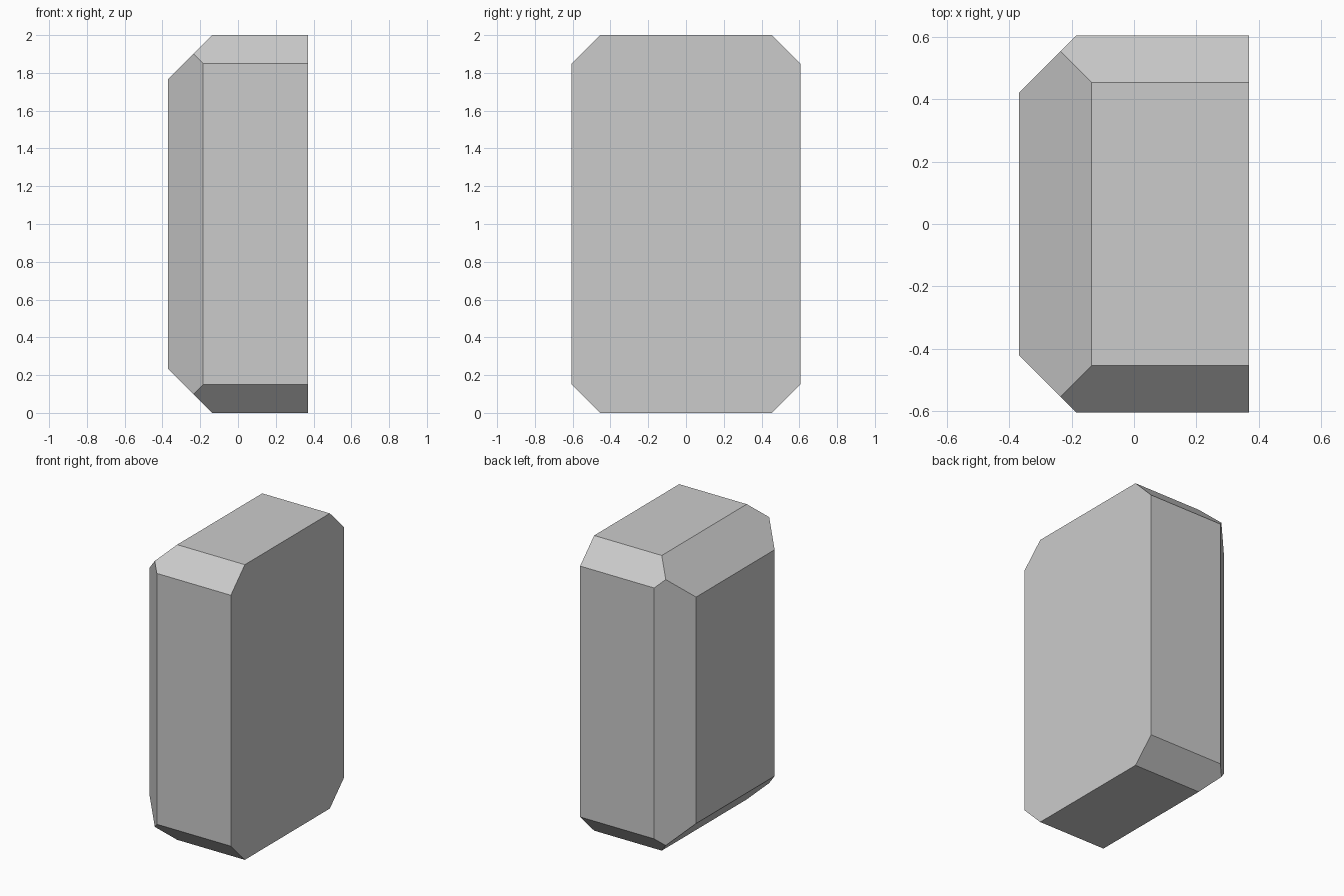
import bpy, bmesh
from mathutils import Vector

if "Cube" in bpy.data.objects:
    bpy.data.objects.remove(bpy.data.objects["Cube"])

HX, HY, H = 0.37, 0.605, 2.0

# Plain block standing on the ground
bm = bmesh.new()
bmesh.ops.create_cube(bm, size=1)
for v in bm.verts:
    v.co = Vector((v.co.x * 2 * HX, v.co.y * 2 * HY, (v.co.z + 0.5) * H))


def chamfer(point, normal):
    """Slice off everything beyond the plane and cap the cut."""
    cut = bmesh.ops.bisect_plane(
        bm, geom=bm.verts[:] + bm.edges[:] + bm.faces[:], dist=1e-5,
        plane_co=point, plane_no=normal, clear_outer=True)
    edges = [e for e in cut["geom_cut"] if isinstance(e, bmesh.types.BMEdge)]
    bmesh.ops.holes_fill(bm, edges=edges, sides=0)


for s in (-1, 1):
    z_end = H if s > 0 else 0
    # Upright chamfers on the left side
    chamfer((-HX + 0.185, s * HY, 1), (-1, s, 0))
    # Top and bottom chamfers on the left side
    chamfer((-HX + 0.233, 0, z_end), (-1, 0, s))
    # Top and bottom chamfers at front and back
    for t in (-1, 1):
        chamfer((0, t * (HY - 0.15), z_end), (0, t, s))

bmesh.ops.recalc_face_normals(bm, faces=bm.faces[:])
mesh = bpy.data.meshes.new("chamfered_block")
bm.to_mesh(mesh)
bm.free()
bpy.context.collection.objects.link(bpy.data.objects.new("chamfered_block", mesh))
